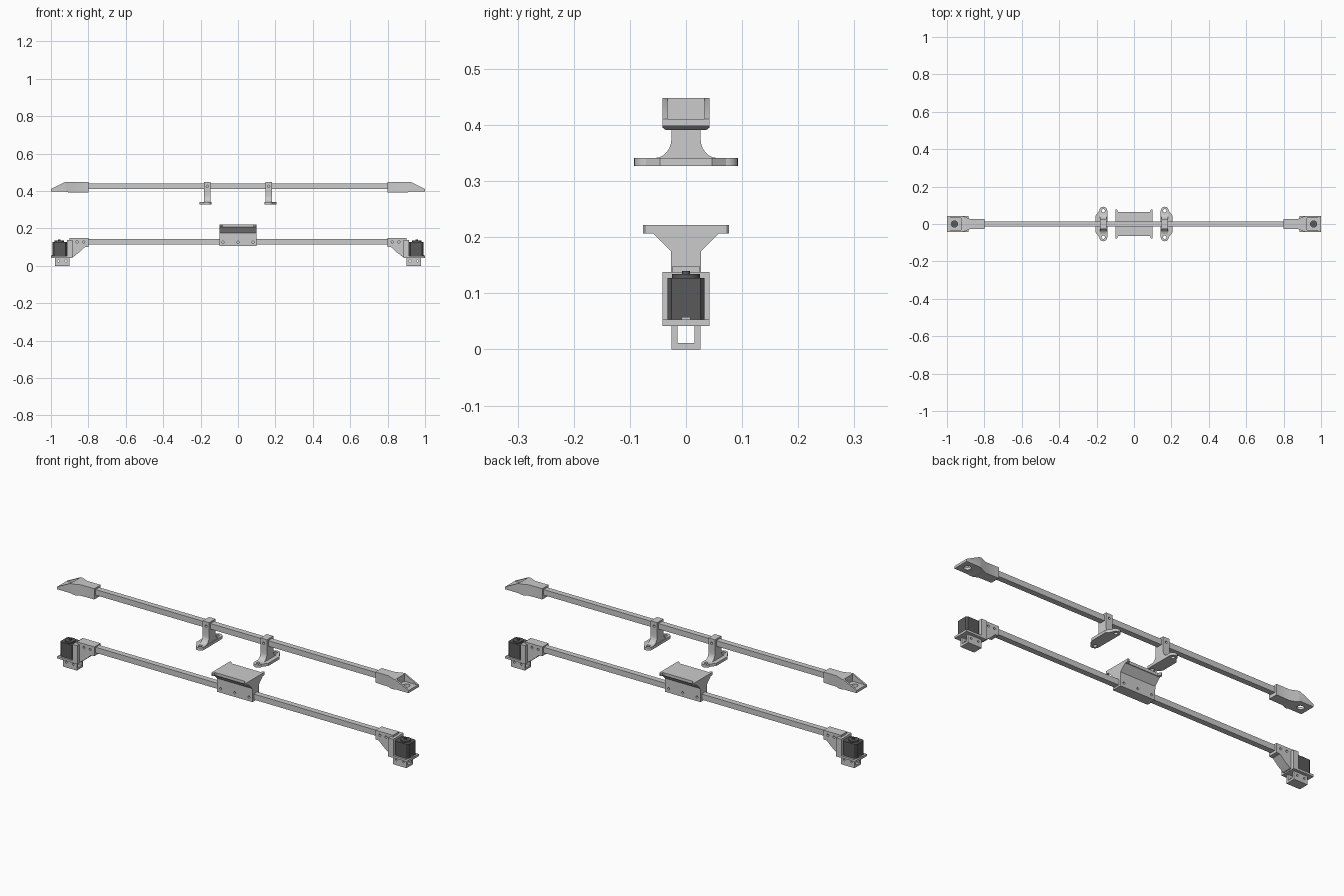
import bpy, bmesh, math
from mathutils import Vector

if "Cube" in bpy.data.objects:
    bpy.data.objects.remove(bpy.data.objects["Cube"])

dark = bpy.data.materials.new("dark_motor")
dark.diffuse_color = (0.1, 0.1, 0.1, 1)
dark.use_nodes = True
dark.node_tree.nodes["Principled BSDF"].inputs["Base Color"].default_value = dark.diffuse_color


def prism(name, pts, axis, a, b):
    """Extrude a 2D profile along an axis (x: pts=yz, y: pts=xz, z: pts=xy)."""
    put = {"x": lambda p, t: (t, p[0], p[1]),
           "y": lambda p, t: (p[0], t, p[1]),
           "z": lambda p, t: (p[0], p[1], t)}[axis]
    bm = bmesh.new()
    face = bm.faces.new([bm.verts.new(put(p, a)) for p in pts])
    out = bmesh.ops.extrude_face_region(bm, geom=[face])["geom"]
    move = Vector(put((0, 0), b - a))
    bmesh.ops.translate(bm, vec=move, verts=[v for v in out if isinstance(v, bmesh.types.BMVert)])
    bmesh.ops.recalc_face_normals(bm, faces=bm.faces)
    me = bpy.data.meshes.new(name)
    bm.to_mesh(me)
    bm.free()
    ob = bpy.data.objects.new(name, me)
    bpy.context.collection.objects.link(ob)
    return ob


def box(name, x, y, z):
    return prism(name, [(x[0], y[0]), (x[1], y[0]), (x[1], y[1]), (x[0], y[1])], "z", *z)


def rod(name, centre, r, axis, a, b, n=24):
    pts = [(centre[0] + r * math.cos(i * math.tau / n),
            centre[1] + r * math.sin(i * math.tau / n)) for i in range(n)]
    return prism(name, pts, axis, a, b)


def boolean(ob, other, op="DIFFERENCE"):
    """Apply a boolean and remove the helper."""
    m = ob.modifiers.new("bool", "BOOLEAN")
    m.object, m.operation, m.solver = other, op, "EXACT"
    dg = bpy.context.evaluated_depsgraph_get()
    ob.data = bpy.data.meshes.new_from_object(ob.evaluated_get(dg))
    ob.modifiers.clear()
    bpy.data.objects.remove(other)


def mirror_x(ob):
    ob.modifiers.new("mirror", "MIRROR").use_axis = (True, False, False)


def sym(half):
    """Complete a profile that is symmetric about its first coordinate."""
    return half + [(-p, q) for p, q in reversed(half)]


UP, LOW = 0.425, 0.128

# the two long square bars
for name, z in (("upper_bar", UP), ("lower_bar", LOW)):
    box(name, (-0.87, 0.87), (-0.0145, 0.0145), (z - 0.0145, z + 0.0145))

# upper end brackets: side profile cut to the plan outline, with open pocket and hole
cap = prism("upper_end_bracket", [(0.8, 0.393), (0.9, 0.391), (0.925, 0.398), (1, 0.398),
                                  (1, 0.411), (0.925, 0.448), (0.8, 0.448)], "y", -0.06, 0.06)
plan = [(0.79, 0.026), (0.875, 0.026), (0.915, 0.042), (1.01, 0.042)]
boolean(cap, prism("helper", plan + [(x, -y) for x, y in reversed(plan)], "z", 0.3, 0.5), "INTERSECT")
boolean(cap, box("helper", (0.925, 1.1), (-0.033, 0.033), (0.411, 0.5)))
boolean(cap, rod("helper", (0.96, 0), 0.017, "z", 0.35, 0.5))
mirror_x(cap)

# saddles: clamp, flared leg and rounded foot
arc = [(0.056 - 0.03 * math.sin(t), 0.375 - 0.034 * math.cos(t))
       for t in [i * math.pi / 12 for i in range(7)]]
leg = prism("saddle_leg", sym([(0.056, 0.335)] + arc + [(0.026, 0.395), (0.026, 0.448)]),
            "x", 0.146, 0.183)
boolean(leg, rod("helper", (0.164, UP), 0.006, "y", -0.1, 0.1, 16))
mirror_x(leg)
tip = [(0.1645 + 0.0215 * math.cos(t), 0.071 + 0.0215 * math.sin(t))
       for t in [i * math.pi / 10 for i in range(11)]]
right = [(0.205, 0.046)] + tip
foot = prism("saddle_foot", right + [(x, -y) for x, y in reversed(right)], "z", 0.327, 0.341)
for y in (-0.071, 0.071):
    boolean(foot, rod("helper", (0.1645, y), 0.009, "z", 0.3, 0.4))
mirror_x(foot)

# centre carriage with flared neck
neck = prism("carriage_body", sym([(0.026, 0.105), (0.027, 0.175), (0.06, 0.208)]), "x", -0.1, 0.1)
for x in (-0.08, 0, 0.08):
    boolean(neck, rod("helper", (x, 0.126), 0.006, "y", -0.1, 0.1, 16))

# carriage top plate with corner tabs
corner = [(0.1, 0.073), (0.097, 0.077), (0.091, 0.077), (0.088, 0.073), (0.087, 0.067), (0.082, 0.063)]
back = corner + [(-x, y) for x, y in reversed(corner)]
prism("carriage_top_plate", back + [(x, -y) for x, y in reversed(back)], "z", 0.207, 0.222)

# lower end brackets: sleeve with gusset, wall, motor shelf and slotted foot
sleeve = prism("lower_bracket_sleeve", [(0.8, 0.101), (0.82, 0.099), (0.845, 0.075), (0.88, 0.048),
                                        (0.9, 0.048), (0.9, 0.148), (0.8, 0.148)], "y", -0.025, 0.025)
for x in (0.825, 0.86):
    boolean(sleeve, rod("helper", (x, LOW), 0.006, "y", -0.1, 0.1, 16))
mirror_x(sleeve)
mirror_x(box("lower_bracket_wall", (0.885, 0.914), (-0.042, 0.042), (0.046, 0.138)))
mirror_x(box("motor_shelf", (0.885, 1.0), (-0.042, 0.042), (0.042, 0.053)))
block = box("bracket_foot", (0.9, 0.978), (-0.026, 0.026), (0, 0.0425))
boolean(block, box("helper", (0.8, 1.1), (-0.015, 0.015), (0.011, 0.06)))
for x in (0.92, 0.96):
    boolean(block, rod("helper", (x, 0.026), 0.005, "y", -0.1, 0.1, 16))
mirror_x(block)

# motors with chamfered corners, top boss, shaft and plug
edge = [(0.914, 0.026), (0.921, 0.033), (0.985, 0.033), (0.992, 0.026)]
motor = prism("motor_body", edge + [(x, -y) for x, y in reversed(edge)], "z", 0.053, 0.127)
boss = rod("motor_boss", (0.955, 0), 0.025, "z", 0.126, 0.134)
shaft = rod("motor_shaft", (0.955, 0), 0.007, "z", 0.13, 0.14, 16)
for ob in (motor, boss, shaft):
    ob.data.materials.append(dark)
    mirror_x(ob)
mirror_x(box("motor_plug", (0.985, 0.996), (-0.008, 0.008), (0.053, 0.058)))

# smooth the round surfaces, keep hard edges sharp
bpy.ops.object.select_all(action="SELECT")
bpy.context.view_layer.objects.active = motor
bpy.ops.object.shade_smooth_by_angle(angle=math.radians(28))
